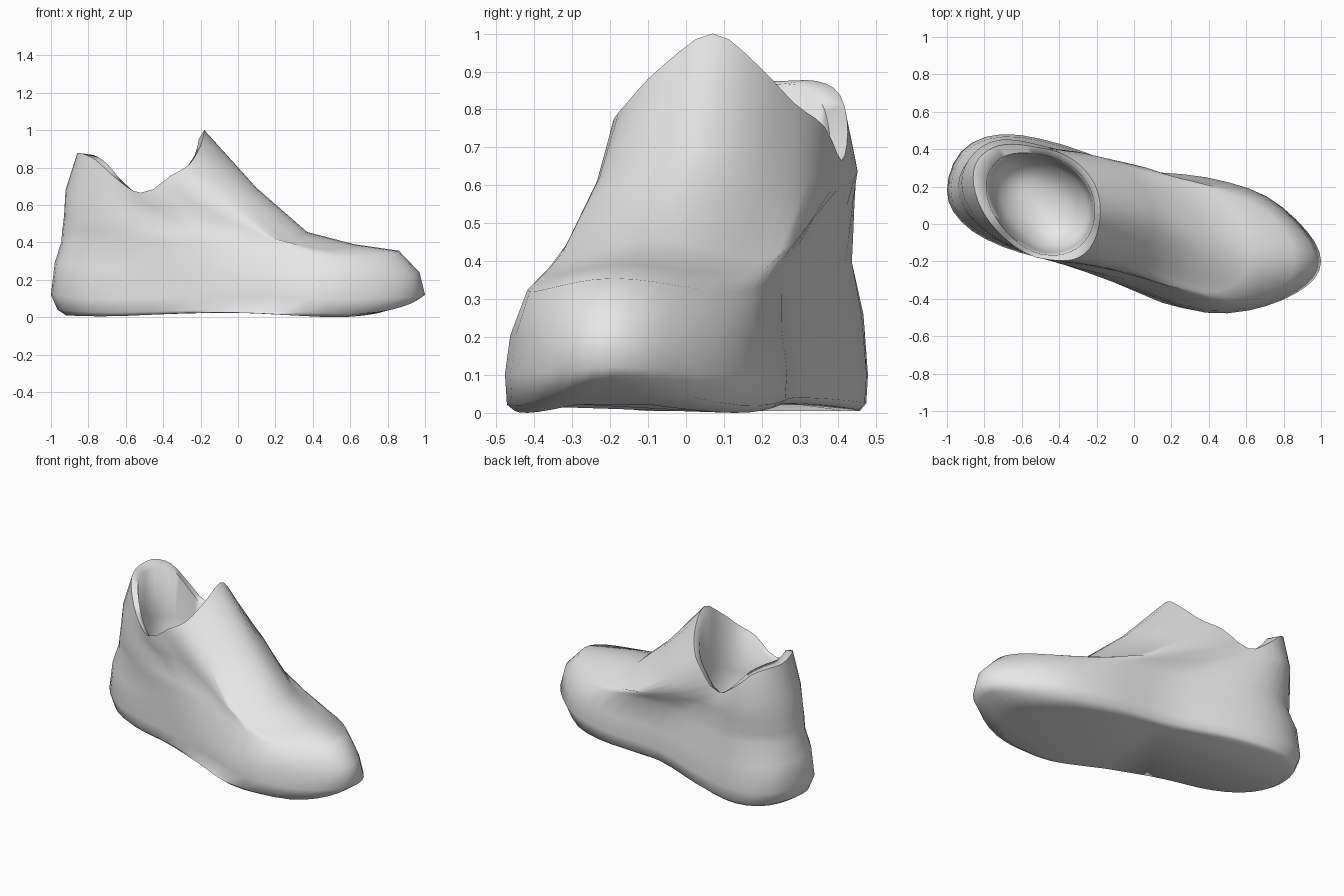
import bpy
import bmesh
import math

STEPS = 48  # points around every ring

old = bpy.data.objects.get("Cube")
if old:
    bpy.data.objects.remove(old, do_unlink=True)

grey = bpy.data.materials.new("plain_grey")
grey.use_nodes = True
colour = (0.8, 0.8, 0.8, 1)
grey.diffuse_color = colour
grey.node_tree.nodes["Principled BSDF"].inputs["Base Color"].default_value = colour


def blend(values, angle):
    """Smooth curve through values spaced from heel to toe, mirrored on the way back."""
    last = len(values) - 1

    def pick(index):
        index %= 2 * last
        return values[2 * last - index if index > last else index]
    place = angle / math.pi * last
    k = math.floor(place + 1e-6)
    t = place - k
    a, b, c, d = (pick(k + offset) for offset in (-1, 0, 1, 2))
    return b + t / 2 * (c - a + t * (2 * a - 5 * b + 4 * c - d + t * (3 * (b - c) + d - a)))


def ring(heel, toe, centre, width, height, blunt=1.0, scale=1.0):
    """Closed outline around the foot; the toe end gets squarer as blunt drops."""
    middle, reach = (heel + toe) / 2, (toe - heel) / 2
    points = []
    for step in range(STEPS):
        angle = step * 2 * math.pi / STEPS
        along = -math.cos(angle)
        if along > 0:
            along **= blunt
        side = blend(width, angle) * scale * math.sin(angle)
        points.append((middle + reach * along,
                       blend(centre, angle) - side,
                       blend(height, angle)))
    return points


def loft(name, rings, sharp, cap_first=False, cap_last=False):
    """Skin a stack of rings into one smooth object."""
    bm = bmesh.new()
    rows = [[bm.verts.new(p) for p in points] for points in rings]
    for low, high in zip(rows, rows[1:]):
        for i in range(STEPS):
            j = (i + 1) % STEPS
            bm.faces.new((low[i], low[j], high[j], high[i]))
    if cap_first:
        bm.faces.new(rows[0][::-1])
    if cap_last:
        bm.faces.new(rows[-1])
    mesh = bpy.data.meshes.new(name)
    bm.to_mesh(mesh)
    bm.free()
    mesh.materials.append(grey)
    shoe_part = bpy.data.objects.new(name, mesh)
    bpy.context.collection.objects.link(shoe_part)
    bpy.ops.object.select_all(action="DESELECT")
    shoe_part.select_set(True)
    bpy.context.view_layer.objects.active = shoe_part
    bpy.ops.object.shade_smooth_by_angle(angle=math.radians(sharp))


# Sole, from the flat underside to the widest line and the lower wall
sole_centre = (.18, .2, .18, .105, -.028, -.112, -.145, -.185, -.2)
sole_width = (.5, .49, .424, .346, .322, .392, .415, .385, .38)
sole = [
    ring(-.92, .78, sole_centre, sole_width, (.01, .005, .025, 0, .03), scale=.93),
    ring(-.965, .95, sole_centre, sole_width, (.04, .025, .04, .02, .085), scale=.985),
    ring(-1, 1, sole_centre, sole_width, (.12, .1, .11, .1, .12)),
    ring(-.98, .97, sole_centre, sole_width, (.29, .26, .23, .2, .24), scale=.96),
]

# Upper: toe box, crease, instep and heel counter rising to the collar
collar = ring(-.86, -.18, (.25, .2, .115, .065, .07),
              (.29, .29, .295, .315, .34),
              (.875, .875, .84, .74, .665, .755, .815, .915, 1), blunt=.8)
upper = [
    ring(-.945, .86, (.19, .168, -.01, -.14, -.19),
         (.4, .38, .285, .385, .4), (.4, .4, .38, .32, .355), blunt=.92),
    ring(-.94, .62, (.2, .17, .03, -.1, -.16),
         (.39, .375, .285, .37, .39), (.46, .46, .45, .365, .39), blunt=.8),
    ring(-.93, .37, (.21, .18, .07, -.055, -.08),
         (.37, .36, .285, .375, .42), (.54, .54, .53, .41, .455), blunt=.65),
    ring(-.922, .1, (.22, .2, .1, .025, .02),
         (.33, .335, .3, .335, .36), (.68, .66, .59, .63, .69), blunt=.72),
    collar,
]
loft("sole_and_upper", sole + upper, 85, cap_first=True)

# Lining: rolled rim, then a bowl narrowing down to the insole
inner_centre = (.2, .17, .105, .075, .07)
inner_width = (.26, .26, .265, .27, .28)
loft("lining", [
    collar,
    ring(-.79, -.21, inner_centre, inner_width,
         (.865, .865, .825, .72, .645, .73, .79, .87, .95), blunt=.9),
    ring(-.77, -.22, inner_centre, inner_width, (.55, .54, .5, .54, .6), scale=.95),
    ring(-.72, -.25, inner_centre, inner_width, (.33, .33, .33, .33, .33), scale=.82),
    ring(-.6, -.38, inner_centre, inner_width, (.25, .25, .25, .25, .25), scale=.4),
], 85, cap_last=True)
